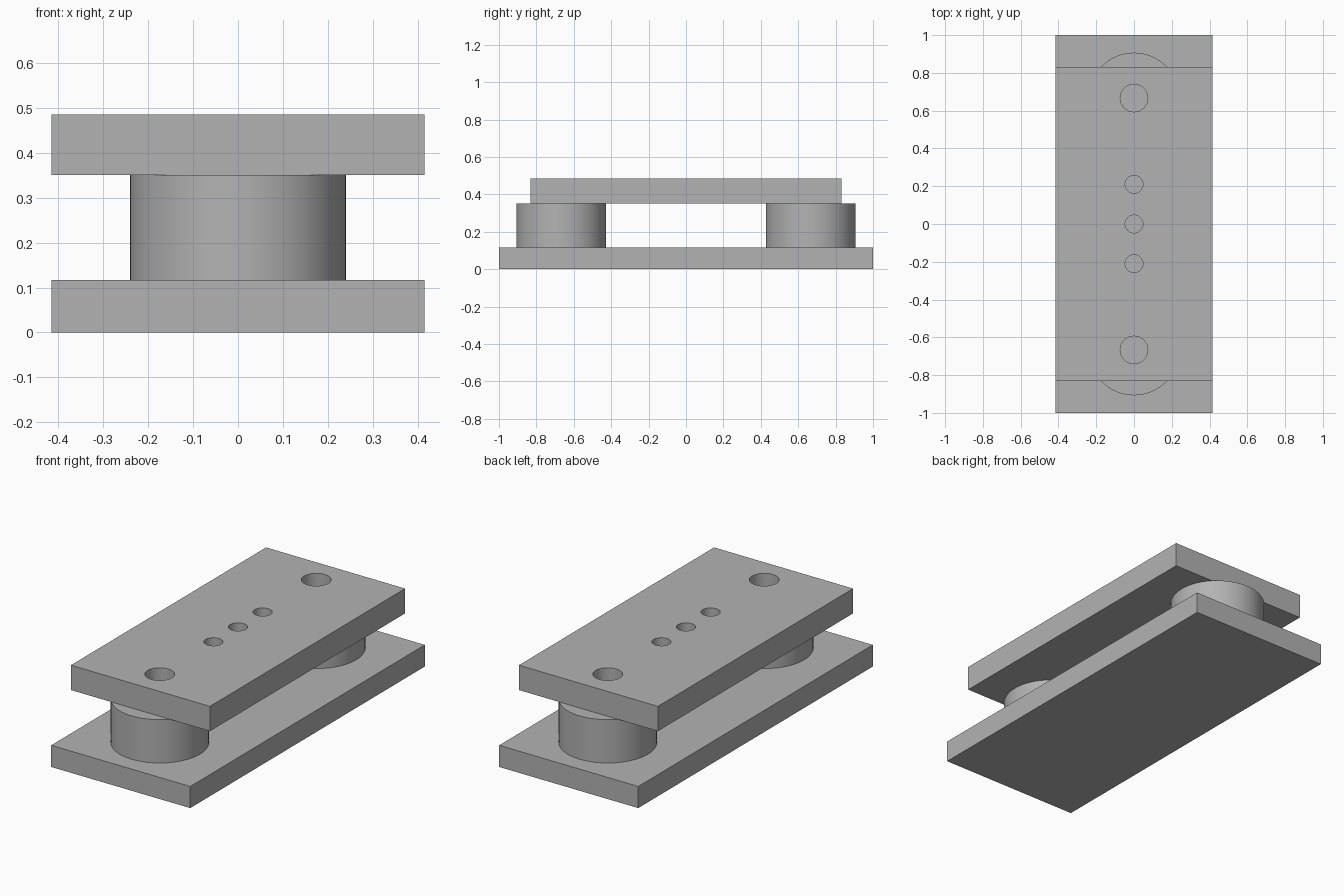
import bpy
import math

cube = bpy.data.objects.get("Cube")
if cube:
    bpy.data.objects.remove(cube, do_unlink=True)

# Single flat grey
grey = bpy.data.materials.new("plain grey")
grey.use_nodes = True
GREY = (0.45, 0.45, 0.45, 1)
grey.diffuse_color = GREY
grey.node_tree.nodes["Principled BSDF"].inputs["Base Color"].default_value = GREY

WIDTH = 0.83
BASE_TOP, PILLAR_TOP, TOP = 0.117, 0.351, 0.485
PILLAR_Y = 0.667


def plate(name, length, z0, z1):
    bpy.ops.mesh.primitive_cube_add(size=1, location=(0, 0, (z0 + z1) / 2))
    ob = bpy.context.object
    ob.name = name
    ob.scale = (WIDTH, length, z1 - z0)
    bpy.ops.object.transform_apply(location=True, rotation=False, scale=True)
    ob.data.materials.append(grey)
    return ob


def cylinder(name, radius, y, z0, z1, sides=64):
    bpy.ops.mesh.primitive_cylinder_add(
        vertices=sides, radius=radius, depth=z1 - z0, location=(0, y, (z0 + z1) / 2))
    ob = bpy.context.object
    ob.name = name
    ob.data.materials.append(grey)
    return ob


def smooth(ob):
    bpy.ops.object.select_all(action="DESELECT")
    ob.select_set(True)
    bpy.context.view_layer.objects.active = ob
    bpy.ops.object.shade_smooth_by_angle(angle=math.radians(30))


# Base plate and the two round pillars
plate("base_plate", 2.0, 0, BASE_TOP)
for side, y in (("front", -PILLAR_Y), ("back", PILLAR_Y)):
    smooth(cylinder(side + "_pillar", 0.24, y, BASE_TOP, PILLAR_TOP))

# Top plate, drilled over each pillar and three times in the middle
top = plate("top_plate", 1.664, PILLAR_TOP, TOP)
holes = [(y, 0.073) for y in (-PILLAR_Y, PILLAR_Y)]
holes += [(y, 0.047) for y in (-0.21, 0, 0.21)]
for y, radius in holes:
    drill = cylinder("drill", radius, y, PILLAR_TOP - 0.05, TOP + 0.05, 48)
    cut = top.modifiers.new("hole", "BOOLEAN")
    cut.operation = "DIFFERENCE"
    cut.solver = "EXACT"
    cut.object = drill
    bpy.context.view_layer.objects.active = top
    bpy.ops.object.modifier_apply(modifier=cut.name)
    bpy.data.objects.remove(drill, do_unlink=True)
smooth(top)
